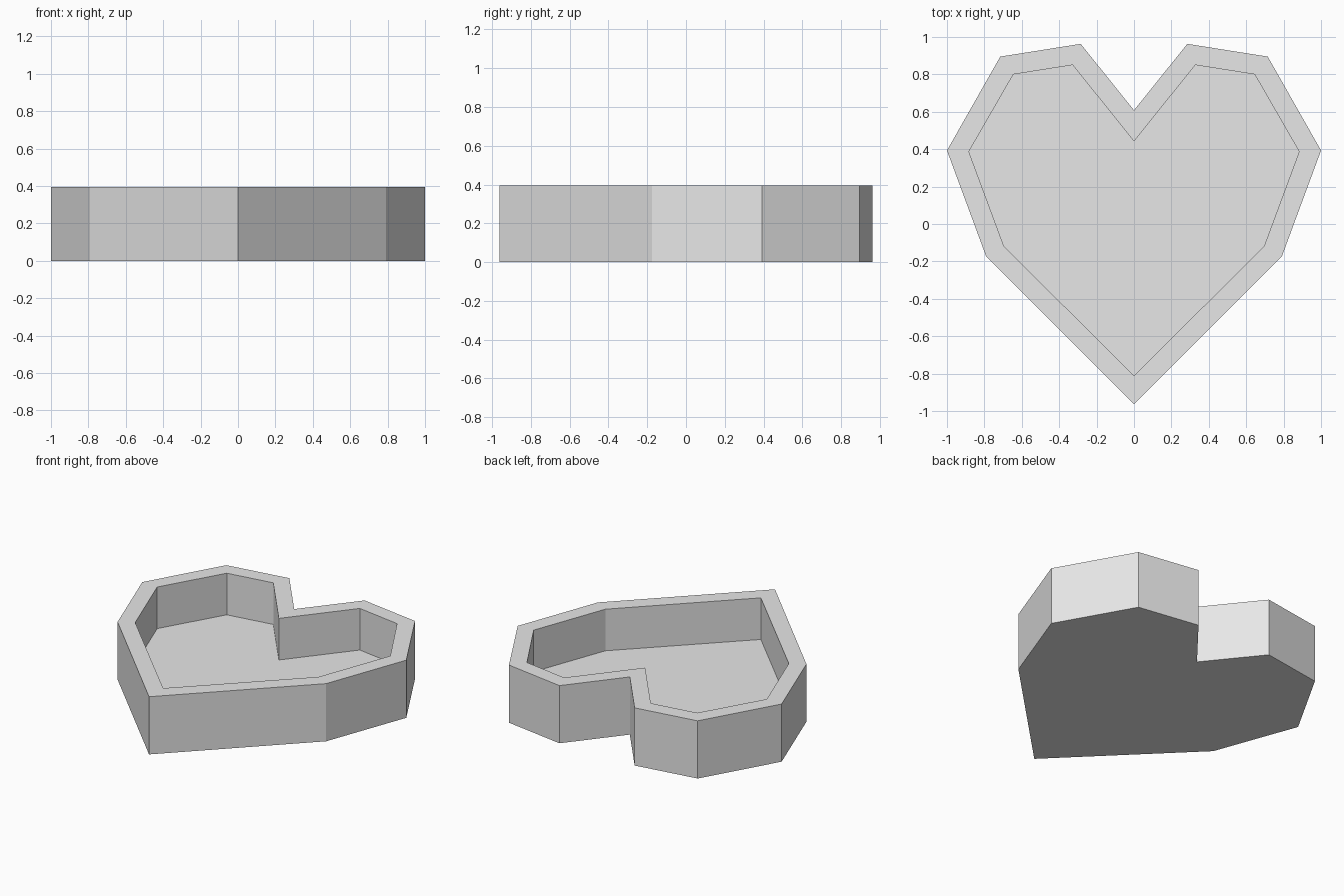
import bpy
import bmesh

cube = bpy.data.objects.get("Cube")
if cube:
    bpy.data.objects.remove(cube, do_unlink=True)

HEIGHT, FLOOR = 0.395, 0.11

# Right half of each heart outline, from bottom tip to top notch
OUTER = [(0, -0.963), (0.79, -0.175), (1, 0.393), (0.715, 0.895), (0.285, 0.963), (0, 0.608)]
INNER = [(0, -0.81), (0.695, -0.12), (0.883, 0.387), (0.645, 0.80), (0.328, 0.85), (0, 0.442)]


def heart(half):
    """Mirror a half outline into a closed loop."""
    return half + [(-x, y) for x, y in reversed(half[1:-1])]


def ring(bm, half, z):
    return [bm.verts.new((x, y, z)) for x, y in heart(half)]


def bridge(bm, a, b):
    for i in range(len(a)):
        j = (i + 1) % len(a)
        bm.faces.new((a[i], a[j], b[j], b[i]))


# Plain grey material
grey = bpy.data.materials.new("light grey")
colour = (0.8, 0.8, 0.8, 1)
grey.use_nodes = True
grey.diffuse_color = colour
grey.node_tree.nodes["Principled BSDF"].inputs["Base Color"].default_value = colour

# Heart tray: underside, outer wall, rim, inner wall, floor
bm = bmesh.new()
rings = [ring(bm, OUTER, 0), ring(bm, OUTER, HEIGHT),
         ring(bm, INNER, HEIGHT), ring(bm, INNER, FLOOR)]
for lower, upper in zip(rings, rings[1:]):
    bridge(bm, lower, upper)
bm.faces.new(rings[0][::-1])
bm.faces.new(rings[-1])
bm.normal_update()

mesh = bpy.data.meshes.new("heart_tray")
bm.to_mesh(mesh)
bm.free()
mesh.materials.append(grey)
tray = bpy.data.objects.new("heart_tray", mesh)
bpy.context.collection.objects.link(tray)
